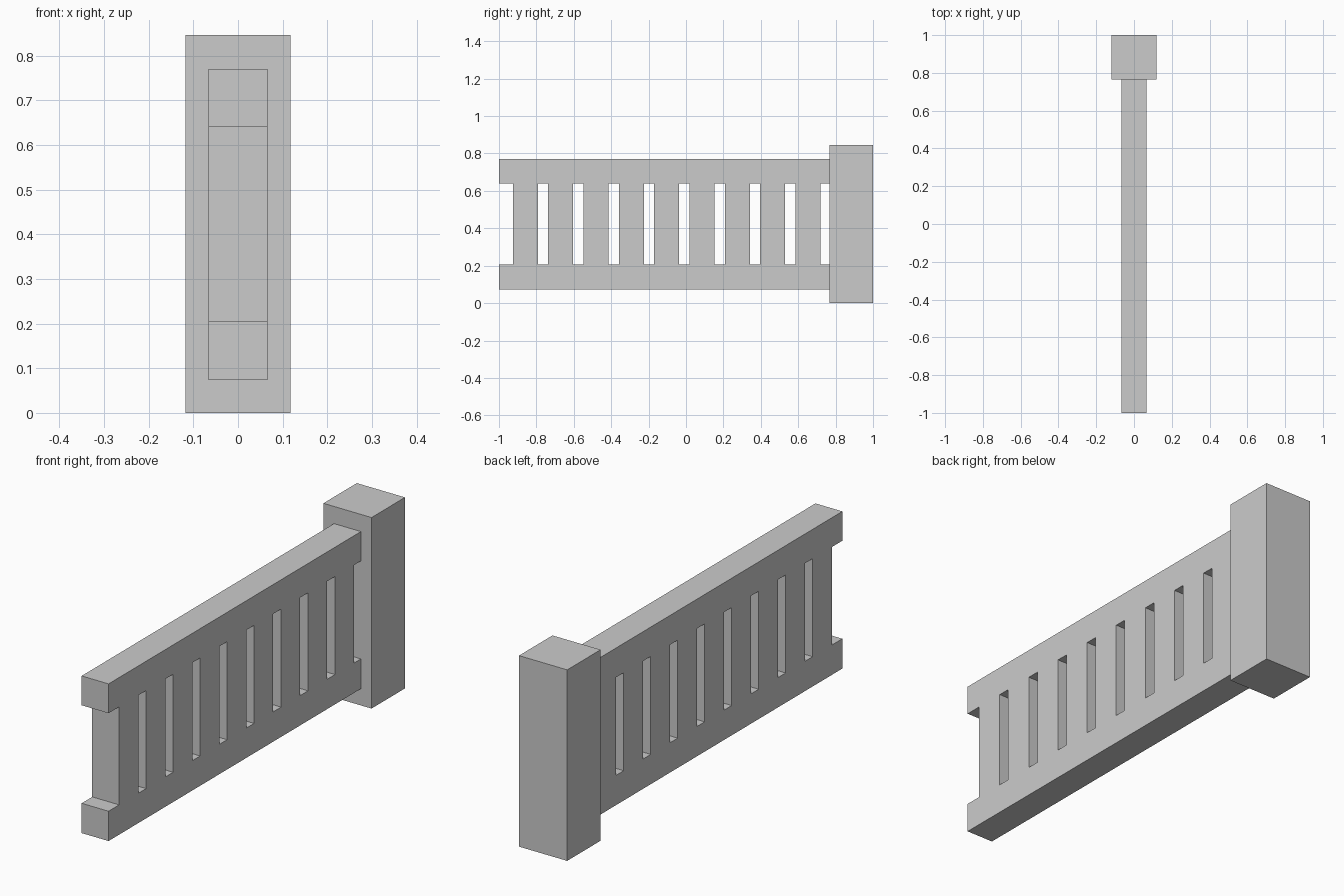
import bpy
import bmesh
from mathutils import Vector

if "Cube" in bpy.data.objects:
    bpy.data.objects.remove(bpy.data.objects["Cube"])

RAIL_HALF = 0.066
POST_HALF = 0.118
POST_FRONT = 0.766
SLATS = 9
SLAT_WIDTH = 0.134
FIRST_SLAT, LAST_SLAT = -0.859, 0.652


def box(name, half_x, y0, y1, z0, z1):
    """Box centred on x = 0, spanning the given y and z ranges."""
    bm = bmesh.new()
    bmesh.ops.create_cube(bm, size=1)
    bmesh.ops.scale(bm, vec=Vector((2 * half_x, y1 - y0, z1 - z0)), verts=bm.verts)
    mesh = bpy.data.meshes.new(name)
    bm.to_mesh(mesh)
    bm.free()
    obj = bpy.data.objects.new(name, mesh)
    obj.location = (0, (y0 + y1) / 2, (z0 + z1) / 2)
    bpy.context.collection.objects.link(obj)
    return obj


# End post
box("post", POST_HALF, POST_FRONT, 1, 0, 0.846)

# Rails, butting against the post
box("bottom_rail", RAIL_HALF, -1, POST_FRONT, 0.074, 0.206)
box("top_rail", RAIL_HALF, -1, POST_FRONT, 0.64, 0.77)

# Evenly spaced slats, flush with the rails
pitch = (LAST_SLAT - FIRST_SLAT) / (SLATS - 1)
for i in range(SLATS):
    y = FIRST_SLAT + i * pitch
    box(f"slat_{i + 1}", RAIL_HALF, y - SLAT_WIDTH / 2, y + SLAT_WIDTH / 2, 0.206, 0.64)
